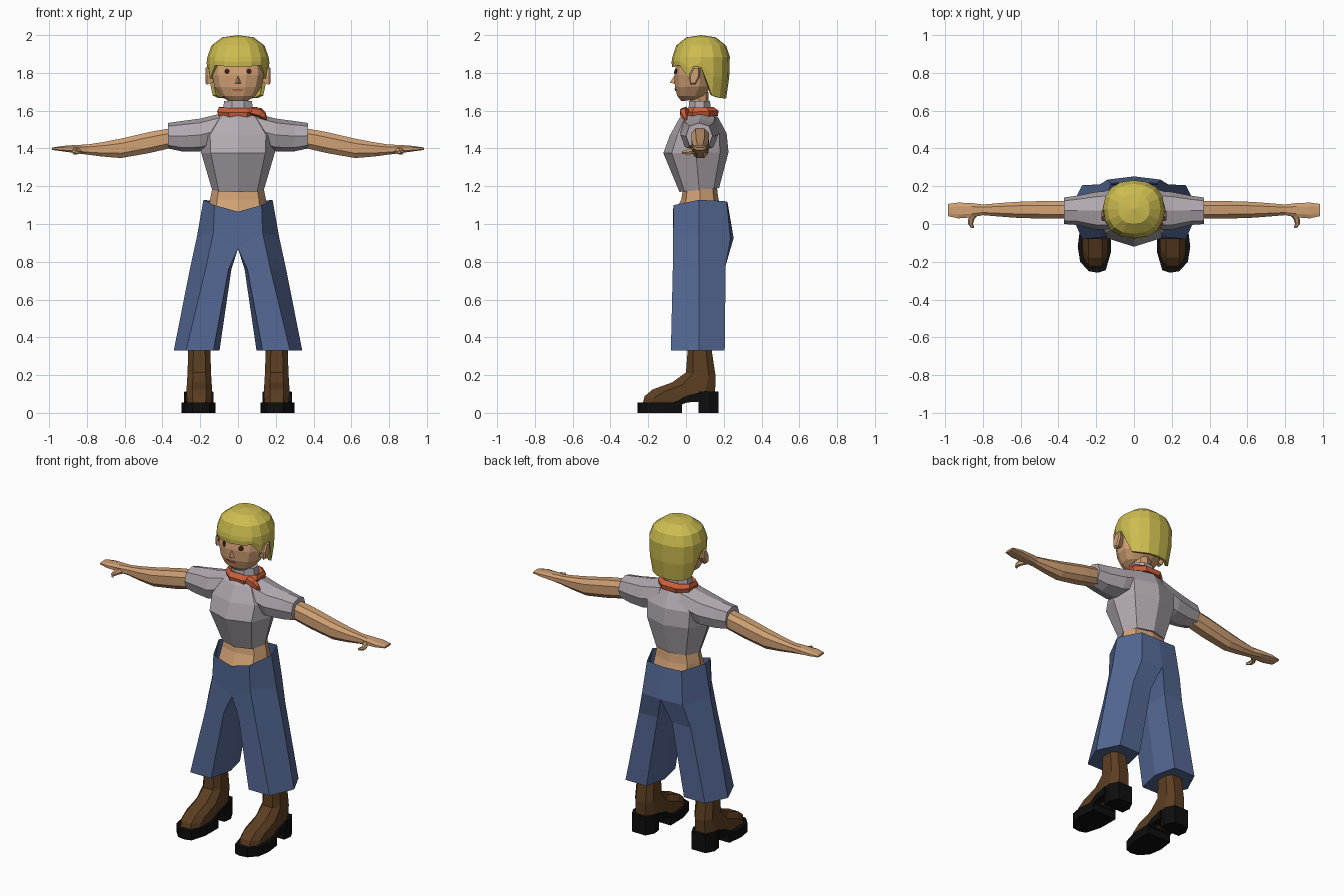
import bpy, bmesh, math
from mathutils import Vector
from mathutils.bvhtree import BVHTree

if "Cube" in bpy.data.objects:
    bpy.data.objects.remove(bpy.data.objects["Cube"])

def mat(name, r, g, b):
    m = bpy.data.materials.new(name)
    m.diffuse_color = (*[((c / 255 + 0.055) / 1.055) ** 2.4 for c in (r, g, b)], 1)
    m.use_nodes = True
    m.node_tree.nodes["Principled BSDF"].inputs["Base Color"].default_value = m.diffuse_color
    return m

SKIN = mat("skin", 208, 160, 116)
HAIR = mat("blonde hair", 206, 189, 80)
SHIRT = mat("grey cloth", 178, 170, 177)
SCARF = mat("orange cloth", 203, 94, 58)
DENIM = mat("blue denim", 84, 104, 148)
LEATHER = mat("brown leather", 92, 62, 34)
RUBBER = mat("black rubber", 14, 14, 14)
EYE = mat("dark brown", 58, 32, 22)
LIP = mat("lip red", 200, 84, 66)

def finish(name, bm, material, mirror=False):
    bmesh.ops.recalc_face_normals(bm, faces=bm.faces)
    me = bpy.data.meshes.new(name)
    bm.to_mesh(me)
    me.materials.append(material)
    ob = bpy.data.objects.new(name, me)
    bpy.context.collection.objects.link(ob)
    if mirror:
        ob.modifiers.new("mirror", 'MIRROR')
    return ob

def spow(v, e):
    return math.copysign(abs(v) ** e, v)

def ring(c, u, v, n=8, off=0.0, p=2.0):
    """Closed (super)ellipse ring around c spanned by half axes u and v."""
    c, u, v = Vector(c), Vector(u), Vector(v)
    ang = [2 * math.pi * (k + off) / n for k in range(n)]
    return [c + u * spow(math.cos(a), 2 / p) + v * spow(math.sin(a), 2 / p) for a in ang]

def loft_bm(rings, caps=(True, True)):
    bm = bmesh.new()
    vs = [[bm.verts.new(p) for p in r] for r in rings]
    n = len(vs[0])
    for a, b in zip(vs, vs[1:]):
        for k in range(n):
            bm.faces.new((a[k], a[(k + 1) % n], b[(k + 1) % n], b[k]))
    for r, cap in zip((vs[0], vs[-1]), caps):
        if cap:
            bm.faces.new(r)
    return bm

def fb_rings(rows, x=0.0, **kw):
    """Rings from rows of front y, front z, back y, back z, half width."""
    return [ring((x, (fy + by) / 2, (fz + bz) / 2),
                 (0, (fy - by) / 2, (fz - bz) / 2), (w, 0, 0), **kw)
            for fy, fz, by, bz, w in rows]

def side_rings(rows, **kw):
    """Rings along x from rows of x, top z, bottom z, front y, back y."""
    return [ring((x, (y0 + y1) / 2, (t + b) / 2), (0, 0, (t - b) / 2),
                 (0, (y1 - y0) / 2, 0), **kw) for x, t, b, y0, y1 in rows]

# shirt body and sleeves
finish("shirt_body", loft_bm(fb_rings([
    (-.035, 1.17, .175, 1.19, .137), (-.12, 1.375, .225, 1.38, .195),
    (-.085, 1.47, .215, 1.48, .20), (-.035, 1.56, .17, 1.565, .13),
    (.005, 1.59, .14, 1.59, .08)], p=2.3)), SHIRT)
finish("sleeve", loft_bm(side_rings([
    (.07, 1.59, 1.42, -.03, .18), (.2, 1.558, 1.385, -.03, .17),
    (.30, 1.545, 1.385, -.005, .15), (.37, 1.535, 1.40, 0, .14)], p=2.4)), SHIRT, True)

# arms with hands and thumbs
finish("arm", loft_bm(side_rings([
    (.33, 1.515, 1.405, .025, .125), (.47, 1.49, 1.372, .025, .125),
    (.62, 1.455, 1.346, .03, .12), (.72, 1.435, 1.355, .038, .112),
    (.80, 1.422, 1.366, .045, .105), (.86, 1.42, 1.374, .033, .113),
    (.93, 1.414, 1.384, .027, .116), (.985, 1.405, 1.392, .04, .108)],
    off=.5, p=2.6)), SKIN, True)
finish("thumb", loft_bm([
    ring((x, y, z), (r, 0, 0), (0, 0, r), n=6) for x, y, z, r in
    [(.835, .06, 1.392, .02), (.862, .025, 1.384, .017), (.865, 0, 1.38, .013),
     (.853, -.022, 1.379, .008)]]), SKIN, True)

# bare waist
finish("waist", loft_bm(fb_rings([
    (-.045, .99, .18, .99, .15), (-.058, 1.06, .19, 1.08, .155),
    (-.025, 1.13, .172, 1.13, .148), (-.01, 1.22, .16, 1.22, .13)], p=2.4)), SKIN)

# flared trousers: half of the hips and one leg, mirrored
bm = loft_bm([
    [(0, -.07, 1.065), (.125, -.065, 1.10), (.183, .07, 1.128),
     (.12, .215, 1.12), (0, .22, 1.115), (0, .07, 1.06)],
    [(0, -.06, .87), (.13, -.068, .955), (.218, .07, .93),
     (.14, .235, .92), (0, .252, .925), (0, .07, .87)],
    [(.05, -.068, .76), (.172, -.07, .76), (.255, .07, .76),
     (.18, .21, .78), (.05, .21, .78), (.035, .07, .76)],
    [(.13, -.08, .33), (.275, -.08, .33), (.34, .07, .33),
     (.275, .205, .33), (.13, .205, .33), (.098, .07, .33)]], caps=(False, True))
inner = [f for f in bm.faces if all(abs(v.co.x) < 1e-4 for v in f.verts)]
bmesh.ops.delete(bm, geom=inner, context='FACES')
finish("trousers", bm, DENIM, True)

# boots
finish("boot", loft_bm(fb_rings([
    (.01, .42, .14, .42, .06), (.005, .33, .14, .33, .062),
    (-.005, .215, .162, .19, .066), (-.08, .163, .16, .10, .07),
    (-.185, .125, .09, .075, .072), (-.225, .09, .0, .05, .07),
    (-.235, .05, -.03, .045, .066)], x=.205, off=.5, p=2.8)), LEATHER, True)

def slab(name, outline, z0, z1, material):
    finish(name, loft_bm([[(x, y, z) for x, y in outline] for z in (z0, z1)]), material, True)

# soles: front platform, arch and heel
slab("front_sole", [(.12, -.02), (.122, -.15), (.15, -.245), (.19, -.258), (.24, -.25),
                    (.285, -.2), (.298, -.12), (.285, -.02)], 0, .056, RUBBER)
finish("arch_sole", loft_bm([
    [(x, y, z) for x, z in ((.13, z0), (.285, z0), (.285, z1), (.13, z1))]
    for y, z0, z1 in [(-.05, .03, .06), (0, .055, .09), (.08, .06, .11)]]), RUBBER, True)
slab("heel", [(.14, .065), (.275, .065), (.282, .12), (.255, .172), (.16, .172), (.133, .12)],
     0, .112, RUBBER)

# neck, collar and scarf
finish("neck", loft_bm([ring((0, .07, z), (.055, 0, 0), (0, .05, 0))
                        for z in (1.58, 1.70)]), SKIN)
finish("collar", loft_bm([ring((0, .072, z), (r, 0, 0), (0, r * .75, 0), off=.5)
                          for z, r in ((1.56, .09), (1.625, .083), (1.65, .08))]), SHIRT)
finish("scarf", loft_bm(fb_rings([
    (.02, 1.60, .125, 1.60, .08), (0, 1.615, .15, 1.62, .108),
    (-.025, 1.59, .18, 1.60, .118), (-.02, 1.562, .175, 1.572, .108),
    (.02, 1.56, .13, 1.57, .08)], off=.5, p=2.3)), SCARF)
finish("scarf_tail", loft_bm([
    ring(c, (0, r, 0), (.4 * r, 0, r), n=5) for c, r in
    [((.07, -.005, 1.60), .022), ((.115, -.012, 1.59), .024),
     ((.14, -.008, 1.572), .018), ((.152, 0, 1.553), .005)]]), SCARF)

# head, kept as a surface for the face details
head = loft_bm(fb_rings([
    (-.025, 1.65, .06, 1.66, .055), (-.048, 1.677, .10, 1.68, .095),
    (-.062, 1.725, .14, 1.73, .128), (-.065, 1.79, .15, 1.79, .142),
    (-.05, 1.87, .15, 1.87, .14), (.0, 1.93, .12, 1.93, .10)], n=12, off=.5, p=2.3))
surface = BVHTree.FromBMesh(head)
finish("head", head, SKIN)

def face_plate(name, outline, material, mirror):
    """Thin flat detail laid on the front of the head."""
    hits = [surface.ray_cast(Vector((x, -1, z)), Vector((0, 1, 0)))[0] for x, z in outline]
    layers = [[p + Vector((0, d, 0)) for p in hits] for d in (-.004, .002)]
    finish(name, loft_bm(layers), material, mirror)

face_plate("eye", [(.058 + .014 * math.cos(k * math.pi / 4), 1.808 + .015 * math.sin(k * math.pi / 4))
                   for k in range(8)], EYE, True)
face_plate("mouth", [(-.038, 1.718), (-.02, 1.704), (0, 1.706), (.02, 1.704), (.038, 1.718),
                     (.02, 1.713), (0, 1.714), (-.02, 1.713)], LIP, False)

# nose
bm = bmesh.new()
for p in [(-.02, -.055, 1.742), (.02, -.055, 1.742), (0, -.055, 1.795), (0, -.086, 1.748)]:
    bm.verts.new(p)
bmesh.ops.convex_hull(bm, input=bm.verts[:])
finish("nose", bm, SKIN)

# ears
finish("ear", loft_bm([ring((x, .045, 1.785), (0, a, 0), (0, .01, h), n=6) for x, a, h in
                       [(.13, .02, .04), (.163, .03, .055), (.172, .022, .045)]]), SKIN, True)

# bobbed hair: dome whose lower edge steps from fringe to side lock to nape
EDGE = [1.832, 1.835, 1.84, 1.77, 1.83, 1.68, 1.667, 1.665, 1.665]
PROFILE = [(1.66, .84), (1.8, .97), (1.87, 1.0), (1.945, .84), (1.988, .5), (2.0, 0)]

def radius(z):
    for (z0, r0), (z1, r1) in zip(PROFILE, PROFILE[1:]):
        if z <= z1:
            return r0 + (r1 - r0) * (z - z0) / (z1 - z0)
    return 0

rows = []
for level in range(5):
    row = []
    for k in range(16):
        edge = EDGE[min(k, 16 - k)]
        z = (1.988, 1.945, 1.885, (1.885 + edge) / 2, edge)[level]
        a, r = 2 * math.pi * k / 16, radius(z)
        row.append((.167 * r * spow(math.sin(a), .87), .08 - .157 * r * spow(math.cos(a), .87), z))
    rows.append(row)
bm = loft_bm(rows, caps=(False, False))
top = list(bm.verts)[:16]
crown = bm.verts.new((0, .08, 2.0))
for k in range(16):
    bm.faces.new((top[k], top[(k + 1) % 16], crown))
shell = finish("hair", bm, HAIR).modifiers.new("shell", 'SOLIDIFY')
shell.thickness = .02
shell.offset = -1
